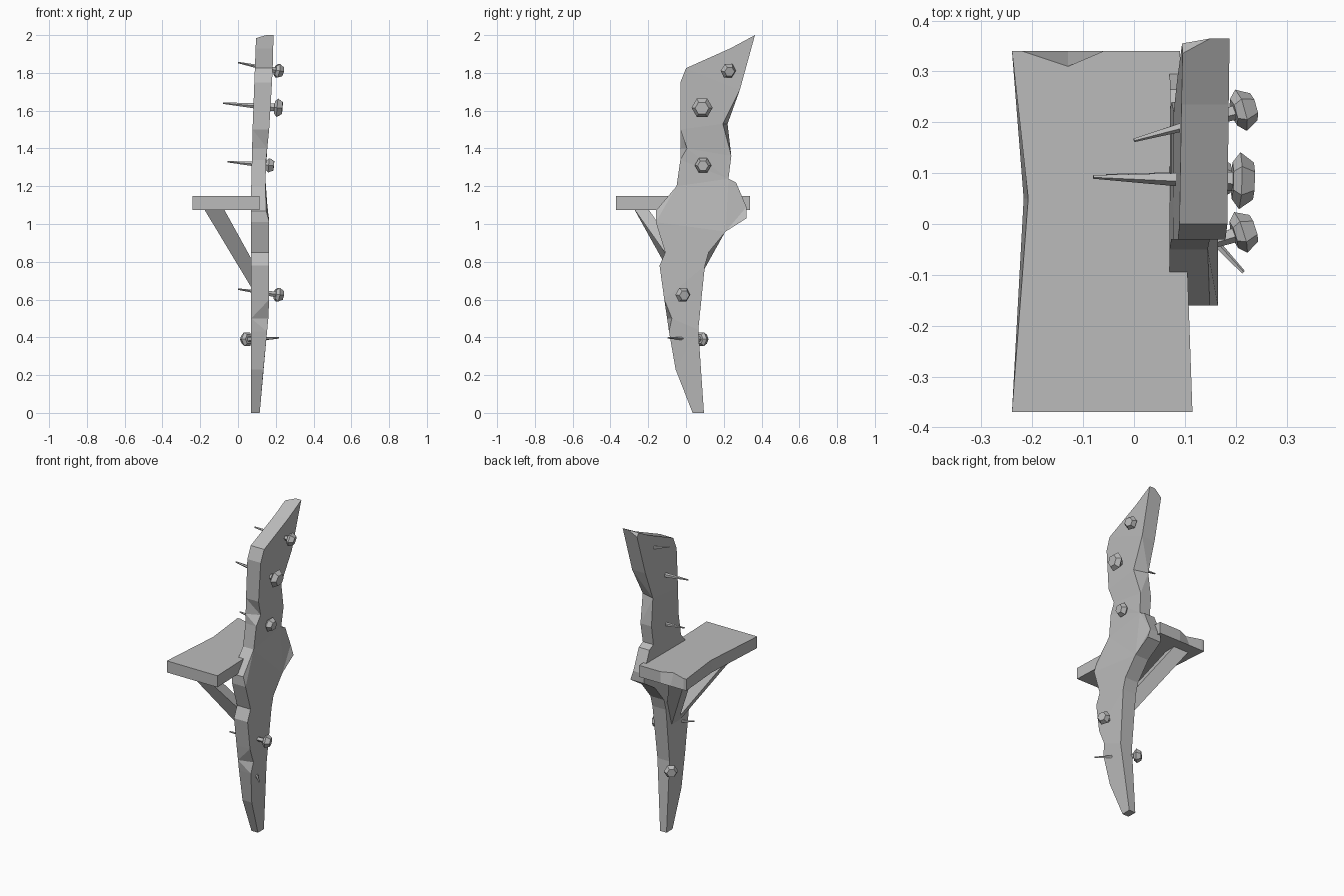
import bpy, bmesh, math
from mathutils import Vector

cube = bpy.data.objects.get("Cube")
if cube:
    bpy.data.objects.remove(cube, do_unlink=True)

GREY = (0.5, 0.5, 0.5, 1)
grey = bpy.data.materials.new("plain_grey")
grey.use_nodes = True
grey.diffuse_color = GREY
shader = next(n for n in grey.node_tree.nodes if n.type == 'BSDF_PRINCIPLED')
shader.inputs["Base Color"].default_value = GREY
shader.inputs["Roughness"].default_value = 0.8


def loft(name, rings, corner_cut=None):
    """Join equal rings of points into a closed flat-shaded solid."""
    bm = bmesh.new()
    loops = [[bm.verts.new(p) for p in ring] for ring in rings]
    bm.faces.new(loops[0])
    bm.faces.new(loops[-1])
    for low, high in zip(loops, loops[1:]):
        for i in range(len(low)):
            j = (i + 1) % len(low)
            bm.faces.new((low[i], low[j], high[j], high[i]))
    bmesh.ops.recalc_face_normals(bm, faces=bm.faces)
    if corner_cut:
        point, normal = corner_cut
        bmesh.ops.triangulate(bm, faces=bm.faces)
        bmesh.ops.bisect_plane(bm, geom=bm.verts[:] + bm.edges[:] + bm.faces[:],
                               plane_co=point, plane_no=normal, clear_outer=True)
        bmesh.ops.holes_fill(bm, edges=[e for e in bm.edges if e.is_boundary])
        bmesh.ops.recalc_face_normals(bm, faces=bm.faces)
    mesh = bpy.data.meshes.new(name)
    bm.to_mesh(mesh)
    bm.free()
    mesh.materials.append(grey)
    obj = bpy.data.objects.new(name, mesh)
    bpy.context.collection.objects.link(obj)
    return obj


def between(table, z):
    """Read a value at height z from (height, value) pairs."""
    for (z0, v0), (z1, v1) in zip(table, table[1:]):
        if z <= z1:
            return v0 + (v1 - v0) * (z - z0) / (z1 - z0)
    return table[-1][1]


# Upright plank: jagged (y, z) outline, thicker in the middle
front_edge = [(.035, 0), (-.055, .23), (-.09, .43), (-.1, .5), (-.115, .6),
              (-.14, .78), (-.11, .85), (-.16, 1.01), (-.16, 1.07), (-.05, 1.2),
              (-.03, 1.34), (-.03, 1.4), (-.03, 1.5), (-.03, 1.75), (0, 1.825),
              (.235, 1.93)]
back_edge = [(.365, 2), (.285, 1.71), (.22, 1.53), (.24, 1.36), (.225, 1.24),
             (.265, 1.22), (.32, 1.09), (.32, 1.03), (.21, .96), (.12, .85),
             (.1, .78), (.065, .44), (.095, 0)]
left_face = [(0, .07), (1.2, .07), (1.5, .077), (2, .096)]
right_face = [(0, .115), (.23, .135), (.55, .165), (1.03, .165), (1.08, .145),
              (1.3, .145), (1.5, .165), (1.8, .183), (2, .188)]
# Chips shift the outline on the right face only, at these heights
chips = {.5: .025, 1.4: .035, 1.53: -.025}
outline = front_edge + back_edge
loft("upright_plank",
     [[(between(left_face, z), y, z) for y, z in outline],
      [(between(right_face, z), y + chips.get(z, 0), z) for y, z in outline]],
     corner_cut=((.15, .365, 2), (-.5, .6, .6)))

# Shelf board: waisted outer side and a chip in the back top edge
shelf_low = [(-.24, -.37), (.115, -.37), (.09, .34), (-.06, .34),
             (-.13, .34), (-.22, .34), (-.24, .34), (-.217, .05)]
shelf_top = list(shelf_low)
shelf_top[4] = (-.13, .31)
shelf_top[7] = (-.208, .05)
loft("shelf_board", [[(x, y, 1.075) for x, y in shelf_low],
                     [(x, y, 1.148) for x, y in shelf_top]])

# Two splayed braces meeting low on the plank
for side, label in ((-1, "front"), (1, "back")):
    top = [(-.18, .2), (-.18, .275), (-.075, .275), (-.075, .2)]
    foot = [(-.04, .64), (.03, .64), (.07, .79), (0, .79)]
    loft(label + "_brace", [[(x, side * y, 1.08) for x, y in top],
                            [(.085, side * y, z) for y, z in foot]])


def ring(centre, axis, radius, sides):
    turn = axis.to_track_quat('Z', 'Y')
    angles = [math.tau * i / sides for i in range(sides)]
    return [centre + turn @ Vector((radius * math.cos(a), radius * math.sin(a), 0))
            for a in angles]


# Spiked bolts: head centre, spike tip, head radius
bolts = [((.215, .225, 1.81), (0, .165, 1.855), .042),
         ((.213, .085, 1.615), (-.08, .093, 1.64), .056),
         ((.168, .09, 1.31), (-.055, .095, 1.33), .044),
         ((.215, -.015, .625), (0, -.085, .655), .042),
         ((.045, .085, .39), (.215, -.095, .397), .042)]
for number, (head, tip, radius) in enumerate(bolts, 1):
    head, tip = Vector(head), Vector(tip)
    axis = (tip - head).normalized()
    loft(f"bolt_head_{number}",
         [ring(head + axis * step, axis, radius * scale, 6)
          for step, scale in ((-.022, .65), (.005, 1), (.02, .65))])
    loft(f"bolt_spike_{number}", [ring(head, axis, radius * .4, 5),
                                  ring(tip, axis, .004, 5)])
